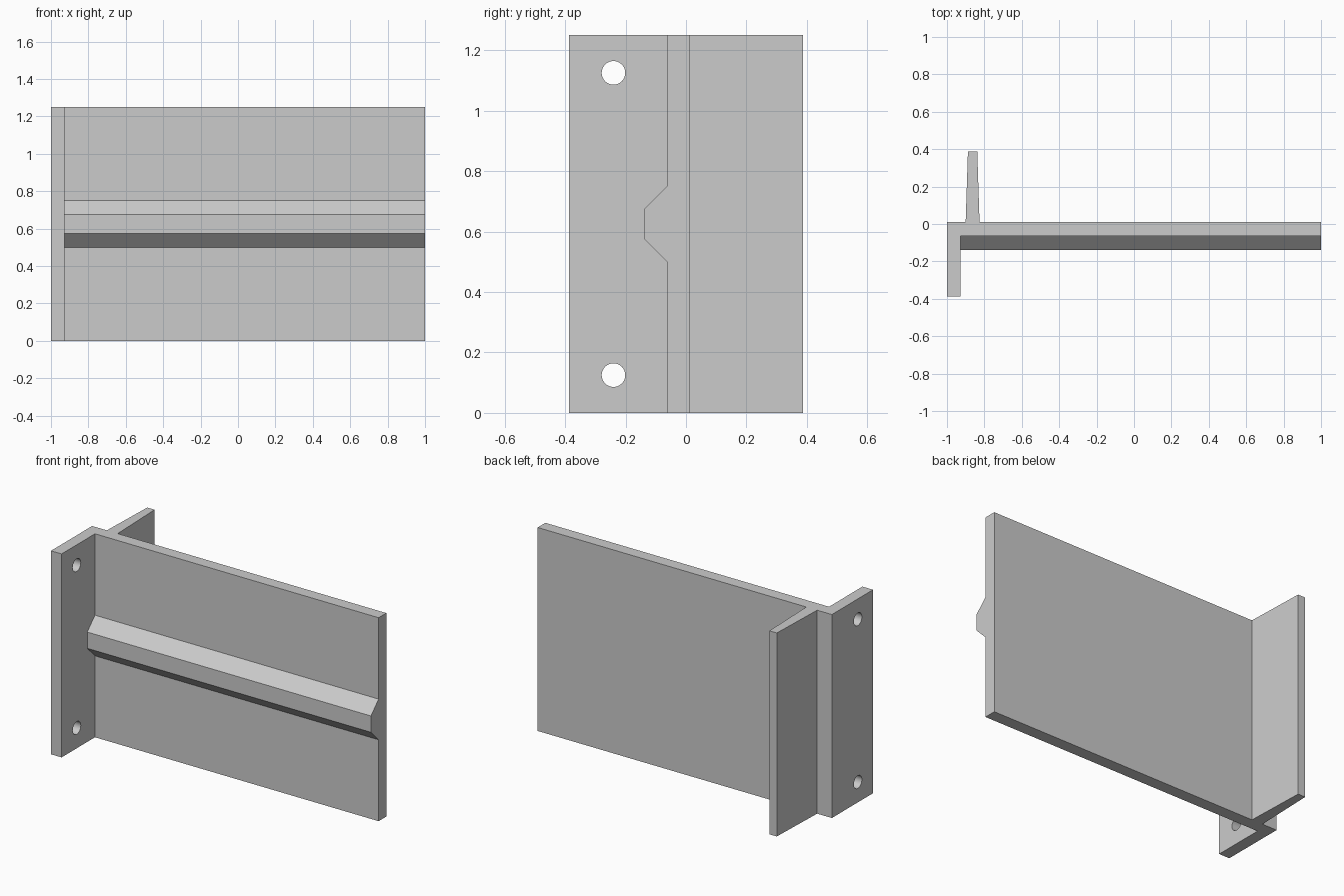
import bpy
import bmesh
import math
from mathutils import Matrix, Vector

if "Cube" in bpy.data.objects:
    bpy.data.objects.remove(bpy.data.objects["Cube"], do_unlink=True)

HEIGHT = 1.25
FRONT, BACK = -0.063, 0.012       # main panel faces
DEPTH = 0.387                     # half of the overall depth
INNER = -0.928                    # inner face of the mounting flange

grey = bpy.data.materials.new("plain grey")
grey.use_nodes = True
colour = (0.6, 0.6, 0.6, 1)
grey.diffuse_color = colour
grey.node_tree.nodes["Principled BSDF"].inputs["Base Color"].default_value = colour


def add_object(name, bm):
    bmesh.ops.recalc_face_normals(bm, faces=bm.faces)
    mesh = bpy.data.meshes.new(name)
    bm.to_mesh(mesh)
    bm.free()
    mesh.materials.append(grey)
    obj = bpy.data.objects.new(name, mesh)
    bpy.context.collection.objects.link(obj)
    return obj


def extrude_profile(name, points, direction):
    bm = bmesh.new()
    face = bm.faces.new([bm.verts.new(p) for p in points])
    result = bmesh.ops.extrude_face_region(bm, geom=[face], use_keep_orig=True)
    verts = [v for v in result["geom"] if isinstance(v, bmesh.types.BMVert)]
    bmesh.ops.translate(bm, verts=verts, vec=Vector(direction))
    return add_object(name, bm)


def combine(target, helper, operation):
    mod = target.modifiers.new(helper.name, "BOOLEAN")
    mod.operation = operation
    mod.solver = "EXACT"
    mod.object = helper
    helper.hide_render = True


# Panel, mounting flange and tapered rear fin share one plan outline
plan = [(-1, -DEPTH), (INNER, -DEPTH), (INNER, FRONT), (1, FRONT), (1, BACK),
        (-0.826, BACK), (-0.838, DEPTH), (-0.888, DEPTH), (-0.9, BACK), (-1, BACK)]
bracket = extrude_profile("flanged_panel", [(x, y, 0) for x, y in plan], (0, 0, HEIGHT))

# Bevelled stiffening rib along the front
side = [(FRONT, 0.5), (-0.138, 0.575), (-0.138, 0.675), (FRONT, 0.75)]
rib = extrude_profile("front_rib", [(INNER, y, z) for y, z in side], (1 - INNER, 0, 0))
combine(bracket, rib, "UNION")

# Bolt holes through the flange
bm = bmesh.new()
for z in (0.125, HEIGHT - 0.125):
    place = Matrix.Translation((-0.964, -0.24, z)) @ Matrix.Rotation(math.pi / 2, 4, "Y")
    bmesh.ops.create_cone(bm, cap_ends=True, segments=40, radius1=0.039,
                          radius2=0.039, depth=0.2, matrix=place)
holes = add_object("bolt_hole_cutter", bm)
combine(bracket, holes, "DIFFERENCE")

# Bake the cuts and merge coplanar faces
bpy.context.view_layer.update()
depsgraph = bpy.context.evaluated_depsgraph_get()
baked = bpy.data.meshes.new_from_object(bracket.evaluated_get(depsgraph))
bracket.modifiers.clear()
bracket.data = baked
for helper in (rib, holes):
    bpy.data.objects.remove(helper, do_unlink=True)
bm = bmesh.new()
bm.from_mesh(baked)
bmesh.ops.remove_doubles(bm, verts=bm.verts, dist=0.0001)
bmesh.ops.dissolve_limit(bm, angle_limit=math.radians(1), verts=bm.verts, edges=bm.edges)
bm.to_mesh(baked)
bm.free()

# Smooth hole walls, sharp edges elsewhere
bpy.ops.object.select_all(action="DESELECT")
bracket.select_set(True)
bpy.context.view_layer.objects.active = bracket
bpy.ops.object.shade_smooth_by_angle(angle=math.radians(30))
